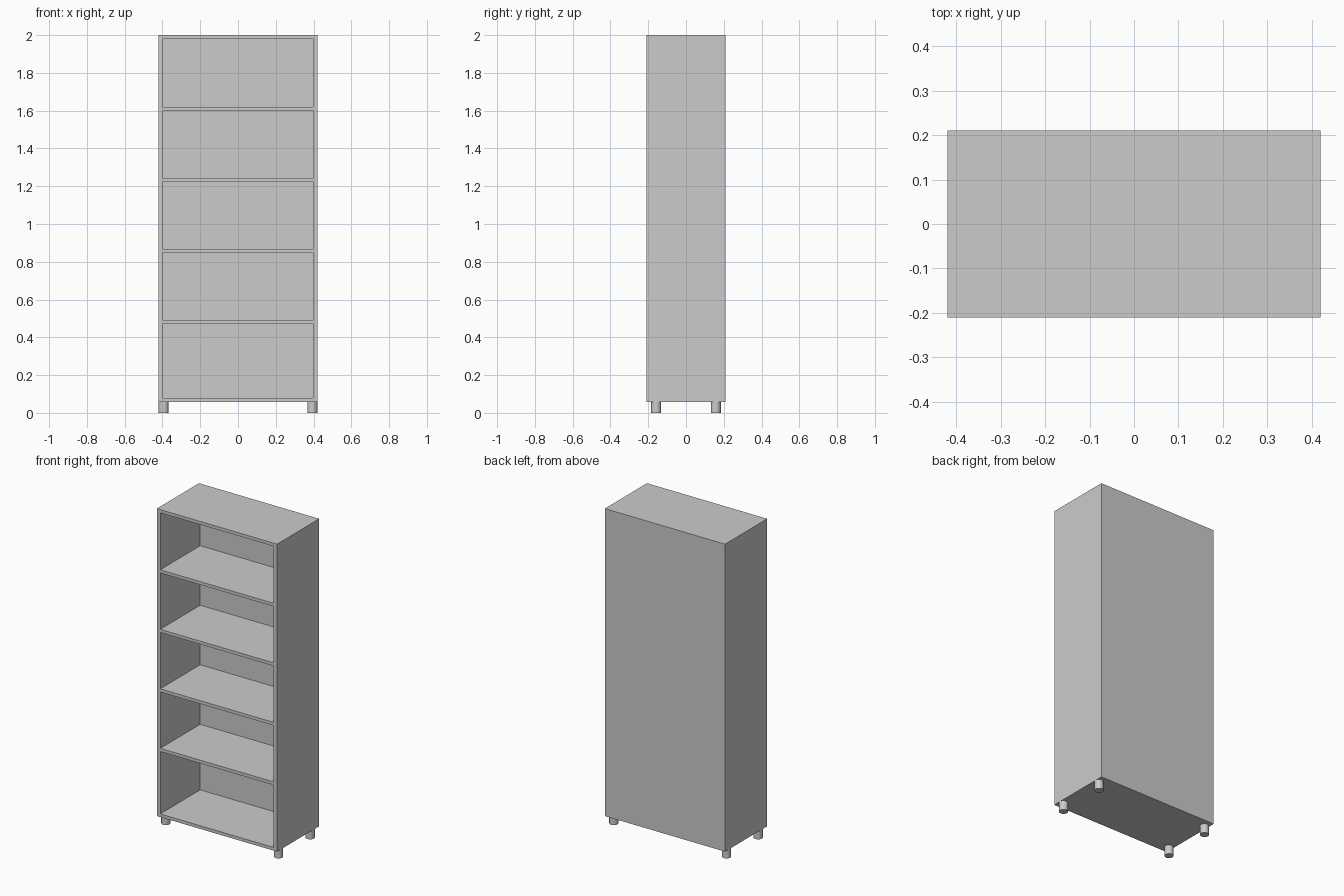
import bpy

cube = bpy.data.objects.get("Cube")
if cube:
    bpy.data.objects.remove(cube, do_unlink=True)

W, D, TOP, BASE = 0.84, 0.42, 2.0, 0.058   # outer size, underside height
SIDE, BOARD, BACK = 0.024, 0.02, 0.022     # panel thicknesses

grey = bpy.data.materials.new("plain grey")
grey.use_nodes = True
colour = (0.6, 0.6, 0.6, 1)
grey.diffuse_color = colour
grey.node_tree.nodes["Principled BSDF"].inputs["Base Color"].default_value = colour


def carcass():
    """Closed box with one opening per compartment, as a single clean mesh."""
    pitch = 0.376
    shelf_tops = [0.492 + pitch * i for i in range(4)]
    floors = [BASE + BOARD] + shelf_tops
    ceilings = [z - BOARD for z in shelf_tops] + [TOP - BOARD]
    verts, faces = [], []

    def ring(x, y, low, high):
        start = len(verts)
        verts.extend([(-x, y, low), (x, y, low), (x, y, high), (-x, y, high)])
        return [start + i for i in range(4)]

    def bridge(a, b):
        for i in range(4):
            j = (i + 1) % 4
            faces.append((a[i], a[j], b[j], b[i]))

    # Outer shell
    front = ring(W / 2, -D / 2, BASE, TOP)
    back = ring(W / 2, D / 2, BASE, TOP)
    bridge(back, front)
    faces.append(back[::-1])

    # Compartments
    inner = W / 2 - SIDE
    mouths = []
    for low, high in zip(floors, ceilings):
        mouth = ring(inner, -D / 2, low, high)
        rear = ring(inner, D / 2 - BACK, low, high)
        bridge(mouth, rear)
        faces.append(rear)
        mouths.append(mouth)

    # Front edges: bottom, shelves, top, then the two uprights
    below = [front[0], front[1]]
    for m in mouths:
        faces.append((below[0], below[1], m[1], m[0]))
        below = [m[3], m[2]]
    faces.append((below[0], below[1], front[2], front[3]))
    left = [i for m in mouths for i in (m[0], m[3])]
    right = [i for m in mouths for i in (m[1], m[2])]
    faces.append([front[0]] + left + [front[3]])
    faces.append(([front[1]] + right + [front[2]])[::-1])

    mesh = bpy.data.meshes.new("bookcase_body")
    mesh.from_pydata(verts, [], faces)
    mesh.validate()
    mesh.update()
    body = bpy.data.objects.new("bookcase_body", mesh)
    bpy.context.collection.objects.link(body)
    mesh.materials.append(grey)


carcass()

# Round feet
for depth, y in (("front", -0.158), ("back", 0.158)):
    for side, x in (("right", -0.394), ("left", 0.394)):
        bpy.ops.mesh.primitive_cylinder_add(
            vertices=32, radius=0.026, depth=BASE, location=(x, y, BASE / 2))
        foot = bpy.context.object
        foot.name = f"{depth}_{side}_foot"
        foot.data.materials.append(grey)
        bpy.ops.object.shade_smooth_by_angle()
